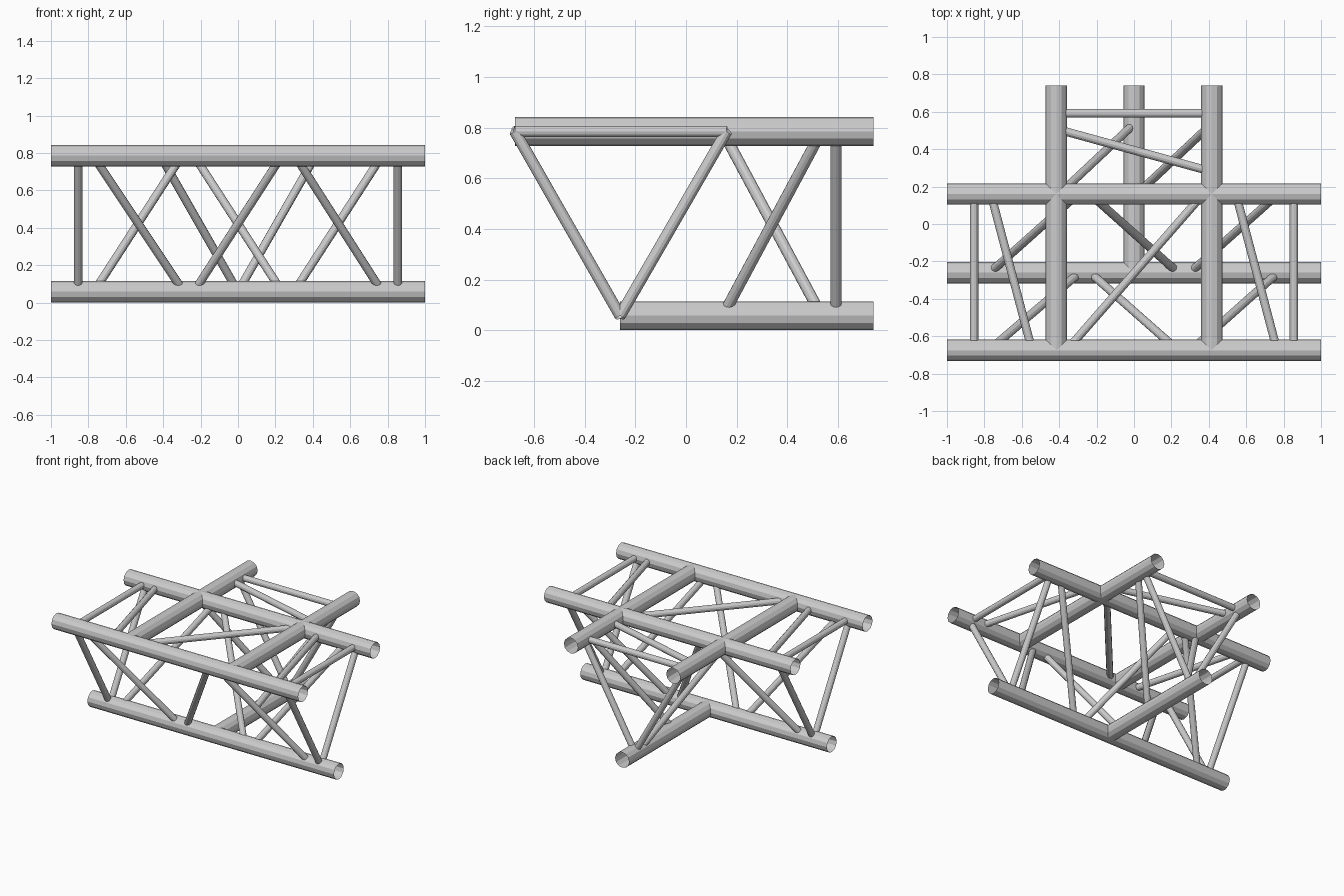
import bpy
from mathutils import Vector

cube = bpy.data.objects.get("Cube")
if cube:
    bpy.data.objects.remove(cube, do_unlink=True)

metal = bpy.data.materials.new("aluminium grey")
metal.use_nodes = True
GREY = (0.6, 0.6, 0.6, 1)
metal.diffuse_color = GREY
metal.node_tree.nodes["Principled BSDF"].inputs["Base Color"].default_value = GREY

CHORD_R, BRACE_R = 0.057, 0.0225
TOP, LOW = 0.785, 0.058             # chord axis heights
FRONT, BACK, MID = -0.675, 0.16, -0.26   # y of the long chords
ARM_X, ARM_END = 0.415, 0.74        # rear arm chords


def tube(name, a, b, radius):
    """Open-ended tube between two points."""
    a, b = Vector(a), Vector(b)
    bpy.ops.mesh.primitive_cylinder_add(
        vertices=12, radius=radius, depth=(b - a).length,
        end_fill_type='NOTHING', location=(a + b) / 2)
    ob = bpy.context.object
    ob.rotation_mode = 'QUATERNION'
    ob.rotation_quaternion = (b - a).to_track_quat('Z', 'Y')
    ob.name = name
    ob.data.materials.append(metal)


# Long chords across the width
for name, y, z in (("top_front", FRONT, TOP), ("top_back", BACK, TOP), ("bottom", MID, LOW)):
    tube(name + "_chord", (-1, y, z), (1, y, z), CHORD_R)

# Chords of the rear arm
for side, x in (("right", -ARM_X), ("left", ARM_X)):
    tube(side + "_arm_chord", (x, FRONT, TOP), (x, ARM_END, TOP), CHORD_R)
tube("bottom_arm_chord", (0, MID, LOW), (0, ARM_END, LOW), CHORD_R)

# Straight braces near both ends of the main span
for side, x in (("right", -0.855), ("left", 0.855)):
    tube(side + "_top_strut", (x, FRONT, TOP), (x, BACK, TOP), BRACE_R)
    tube(side + "_front_strut", (x, FRONT, TOP), (x, MID, LOW), BRACE_R)
    tube(side + "_back_strut", (x, BACK, TOP), (x, MID, LOW), BRACE_R)

# Diagonals of the main span: x at the first chord, x at the second
for x0, x1 in ((-0.545, -0.765), (-0.36, 0.37), (0.765, 0.545)):
    tube("top_diagonal", (x0, FRONT, TOP), (x1, BACK, TOP), BRACE_R)
for x0, x1 in ((-0.775, -0.29), (0.235, -0.235), (0.305, 0.77)):
    tube("front_diagonal", (x0, FRONT, TOP), (x1, MID, LOW), BRACE_R)
for x0, x1 in ((-0.3, -0.77), (-0.235, 0.235), (0.77, 0.3)):
    tube("back_diagonal", (x0, BACK, TOP), (x1, MID, LOW), BRACE_R)

# Bracing of the rear arm
STRUT_Y, NEAR, FAR = 0.592, 0.145, 0.535
tube("arm_top_strut", (-ARM_X, STRUT_Y, TOP), (ARM_X, STRUT_Y, TOP), BRACE_R)
tube("arm_top_diagonal", (-ARM_X, 0.508, TOP), (ARM_X, 0.28, TOP), BRACE_R)
for side, x, y_top, y_low in (("right", -ARM_X, NEAR, FAR), ("left", ARM_X, FAR, NEAR)):
    tube(side + "_arm_strut", (x, STRUT_Y, TOP), (0, STRUT_Y, LOW), BRACE_R)
    tube(side + "_arm_diagonal", (x, y_top, TOP), (0, y_low, LOW), BRACE_R)
